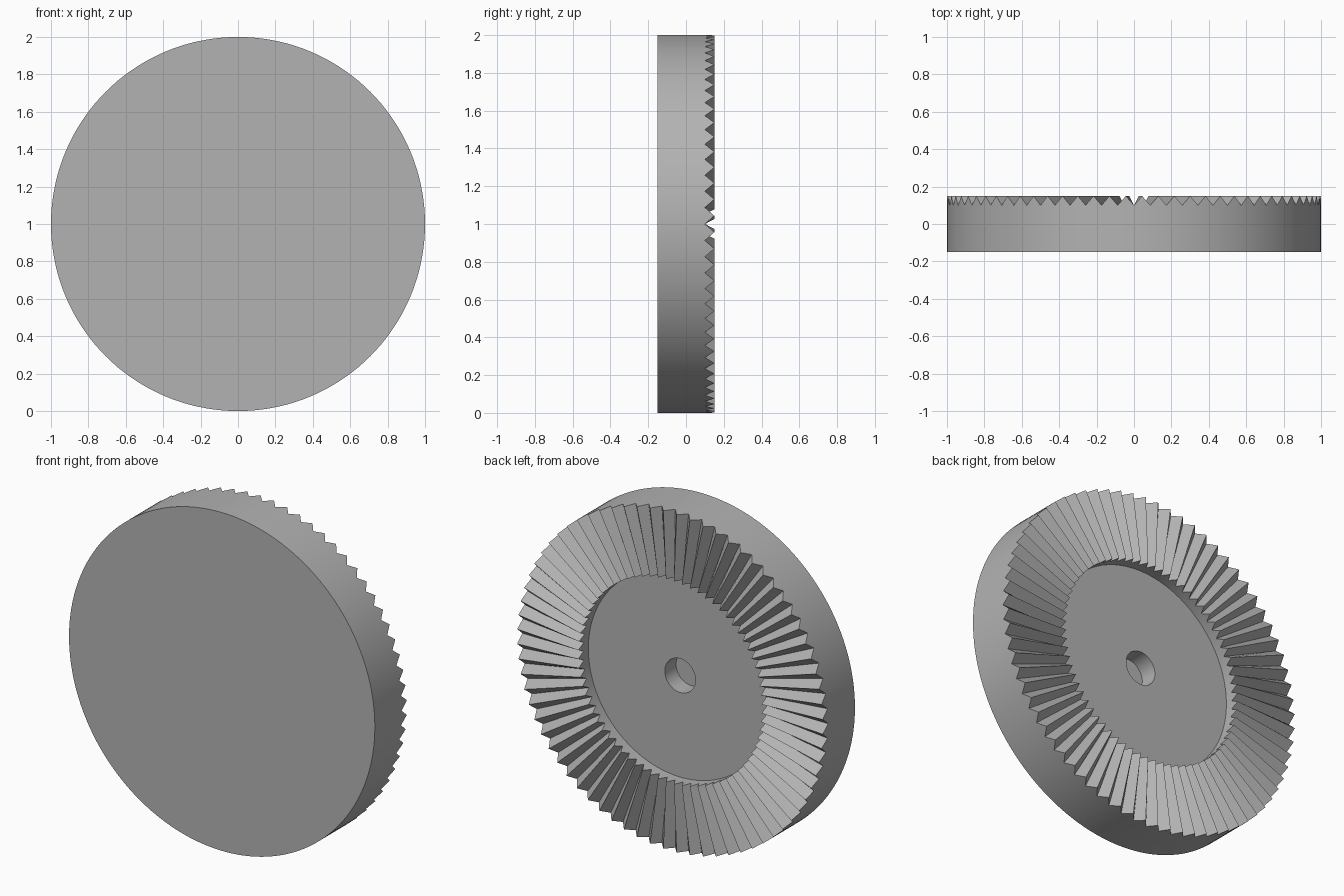
import bpy
import bmesh
from math import sin, cos, pi, radians

cube = bpy.data.objects.get("Cube")
if cube:
    bpy.data.objects.remove(cube, do_unlink=True)

# Main dimensions
TEETH = 72
STEPS = TEETH * 2          # alternating valley and ridge
HALF = 0.15                # half thickness of the disc
TOOTH_DEPTH = 0.05
FLOOR = 0.055              # recess floor
BORE_END = -0.05           # bottom of the blind bore

# Single grey material
grey = bpy.data.materials.new("plain_grey")
grey.use_nodes = True
colour = (0.45, 0.45, 0.45, 1)
grey.diffuse_color = colour
grey.node_tree.nodes["Principled BSDF"].inputs["Base Color"].default_value = colour

bm = bmesh.new()


def ring(radius, y, toothed=False):
    """Circle of vertices round the y axis; a toothed one dips at every other step."""
    verts = []
    for i in range(STEPS):
        a = 2 * pi * i / STEPS
        dip = TOOTH_DEPTH if toothed and i % 2 == 0 else 0
        verts.append(bm.verts.new((radius * cos(a), y - dip, 1 + radius * sin(a))))
    return verts


# Profile from front rim, over the radial teeth, into the recess and bore
rings = [
    ring(1, -HALF),
    ring(1, HALF, True),
    ring(0.6, HALF, True),
    ring(0.6, FLOOR),
    ring(0.1, FLOOR),
    ring(0.1, BORE_END),
]
for a, b in zip(rings, rings[1:]):
    for i in range(STEPS):
        j = (i + 1) % STEPS
        bm.faces.new((a[i], a[j], b[j], b[i]))

# Front face and bore bottom
bm.faces.new(rings[0])
bm.faces.new(rings[-1])
bmesh.ops.recalc_face_normals(bm, faces=bm.faces)

mesh = bpy.data.meshes.new("face_gear")
bm.to_mesh(mesh)
bm.free()
mesh.materials.append(grey)
gear = bpy.data.objects.new("face_gear", mesh)
bpy.context.collection.objects.link(gear)

# Smooth round walls, crisp teeth and rims
bpy.ops.object.select_all(action='DESELECT')
gear.select_set(True)
bpy.context.view_layer.objects.active = gear
bpy.ops.object.shade_smooth_by_angle(angle=radians(30))
